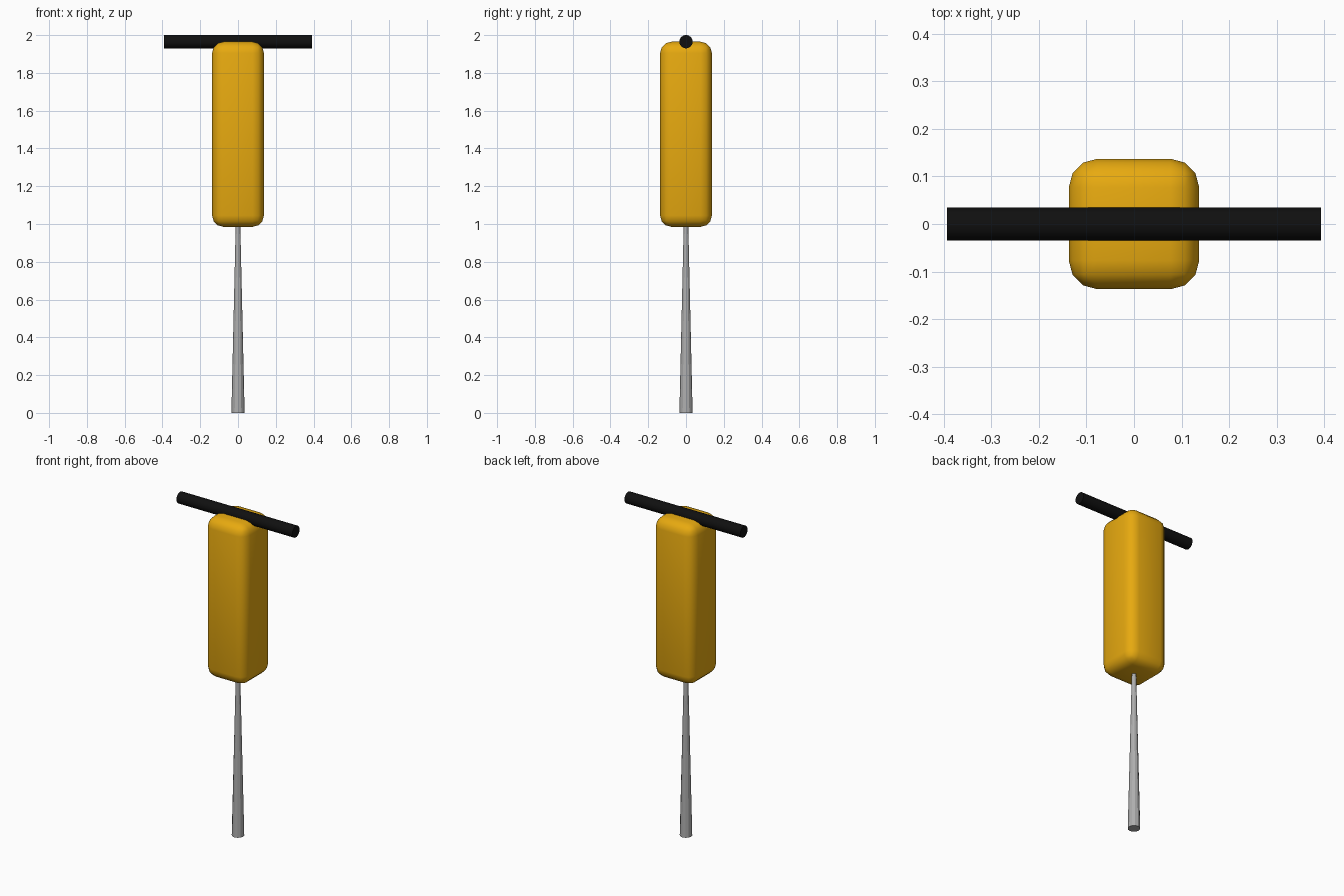
import bpy
import math

if "Cube" in bpy.data.objects:
    bpy.data.objects.remove(bpy.data.objects["Cube"], do_unlink=True)


def material(name, color, metallic=0.0):
    mat = bpy.data.materials.new(name)
    mat.use_nodes = True
    mat.diffuse_color = (*color, 1)
    bsdf = next(n for n in mat.node_tree.nodes if n.type == 'BSDF_PRINCIPLED')
    bsdf.inputs["Base Color"].default_value = (*color, 1)
    bsdf.inputs["Metallic"].default_value = metallic
    bsdf.inputs["Roughness"].default_value = 0.5
    return mat


def finish(name, mat):
    obj = bpy.context.object
    obj.name = name
    obj.data.materials.append(mat)
    return obj


yellow = material("golden yellow", (0.8, 0.40, 0.005))
black = material("rubber black", (0.005, 0.005, 0.005))
steel = material("steel grey", (0.42, 0.42, 0.42))

# Rounded tool body
bpy.ops.mesh.primitive_cube_add(size=1, location=(0, 0, 1.475))
body = finish("body", yellow)
body.scale = (0.274, 0.274, 0.98)
bpy.ops.object.transform_apply(location=False, rotation=False, scale=True)
bevel = body.modifiers.new("rounded edges", 'BEVEL')
bevel.width = 0.06
bevel.segments = 3
bpy.ops.object.modifier_apply(modifier=bevel.name)
bpy.ops.object.shade_smooth()

# Cross bar handle, half sunk into the top of the body
bpy.ops.mesh.primitive_cylinder_add(vertices=32, radius=0.035, depth=0.786,
                                    location=(0, 0, 1.965),
                                    rotation=(0, math.pi / 2, 0))
finish("handle_bar", black)
bpy.ops.object.shade_smooth_by_angle(angle=math.radians(30))

# Faceted chisel bit, widening towards the ground
bpy.ops.mesh.primitive_cone_add(vertices=12, radius1=0.035, radius2=0.012,
                                depth=1.0, location=(0, 0, 0.5))
finish("chisel_bit", steel)
